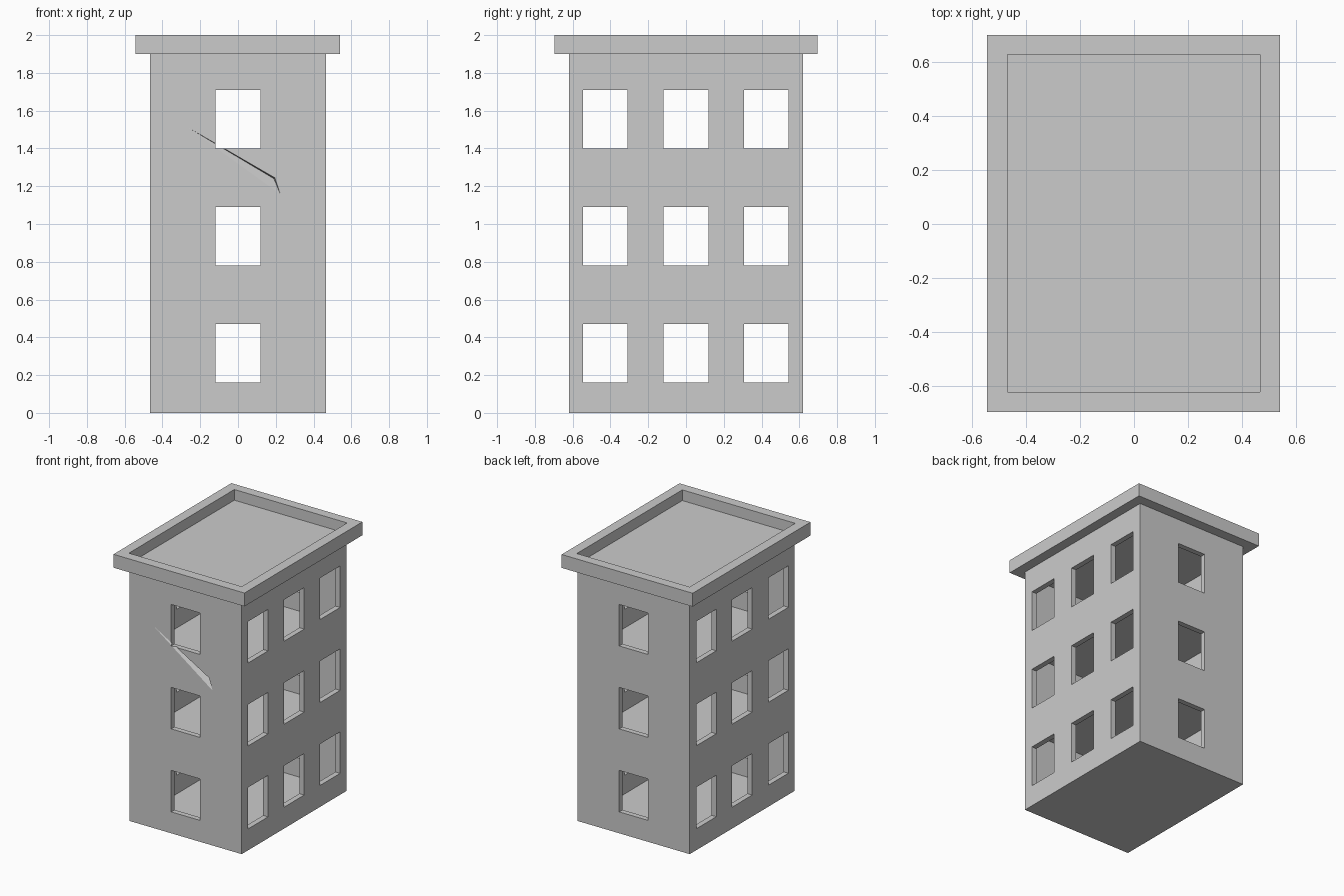
import bpy, bmesh

if "Cube" in bpy.data.objects:
    bpy.data.objects.remove(bpy.data.objects["Cube"])

def add_mesh(name, bm):
    bmesh.ops.recalc_face_normals(bm, faces=bm.faces)
    me = bpy.data.meshes.new(name)
    bm.to_mesh(me)
    bm.free()
    ob = bpy.data.objects.new(name, me)
    bpy.context.collection.objects.link(ob)
    return ob

def boxes(name, bounds):
    """One object made of boxes given as (x0, x1, y0, y1, z0, z1)."""
    bm = bmesh.new()
    for x0, x1, y0, y1, z0, z1 in bounds:
        vs = bmesh.ops.create_cube(bm, size=1)["verts"]
        for v in vs:
            v.co = ((x0 + x1) / 2 + v.co.x * (x1 - x0),
                    (y0 + y1) / 2 + v.co.y * (y1 - y0),
                    (z0 + z1) / 2 + v.co.z * (z1 - z0))
    return add_mesh(name, bm)

def cut(target, cutter):
    mod = target.modifiers.new("cut", 'BOOLEAN')
    mod.operation = 'DIFFERENCE'
    mod.solver = 'EXACT'
    mod.object = cutter
    cutter.hide_render = True
    bpy.context.view_layer.objects.active = target
    bpy.ops.object.modifier_apply(modifier=mod.name)
    bpy.data.objects.remove(cutter)

BX, BY, TOP = 0.465, 0.62, 1.90       # body half sizes and height
WALL, STOREY, SLAB = 0.04, 0.62, 0.02
WIN, SILL, HEAD = 0.118, 0.16, 0.47   # window half width, bottom, top
levels = [i * STOREY for i in range(3)]

# Hollow body with one room per storey
body = boxes("building_walls", [(-BX, BX, -BY, BY, 0, TOP)])
ix, iy = BX - WALL, BY - WALL
cut(body, boxes("rooms", [(-ix, ix, -iy, iy, z + SLAB, z + STOREY - SLAB)
                          for z in levels]))

# Front and back windows, then three columns on each side
cut(body, boxes("front_windows", [(-WIN, WIN, -1, 1, z + SILL, z + HEAD)
                                  for z in levels]))
cut(body, boxes("side_windows", [(-1, 1, y - WIN, y + WIN, z + SILL, z + HEAD)
                                 for z in levels for y in (-0.427, 0, 0.424)]))

# Sloped chip in the front wall
bm = bmesh.new()
pts = [bm.verts.new(p) for p in ((-0.28, -0.621, 1.52), (0.195, -0.621, 1.245),
                                 (0.225, -0.621, 1.155), (0.19, -0.59, 1.24))]
for a, b, c in ((0, 1, 2), (0, 1, 3), (1, 2, 3), (0, 2, 3)):
    bm.faces.new((pts[a], pts[b], pts[c]))
cut(body, add_mesh("wall_chip", bm))

# Overhanging roof tray with a raised rim
roof = boxes("roof_parapet", [(-0.543, 0.54, -0.695, 0.697, TOP, 2.0)])
cut(roof, boxes("roof_recess", [(-0.468, 0.465, -0.62, 0.625, 1.92, 2.1)]))
